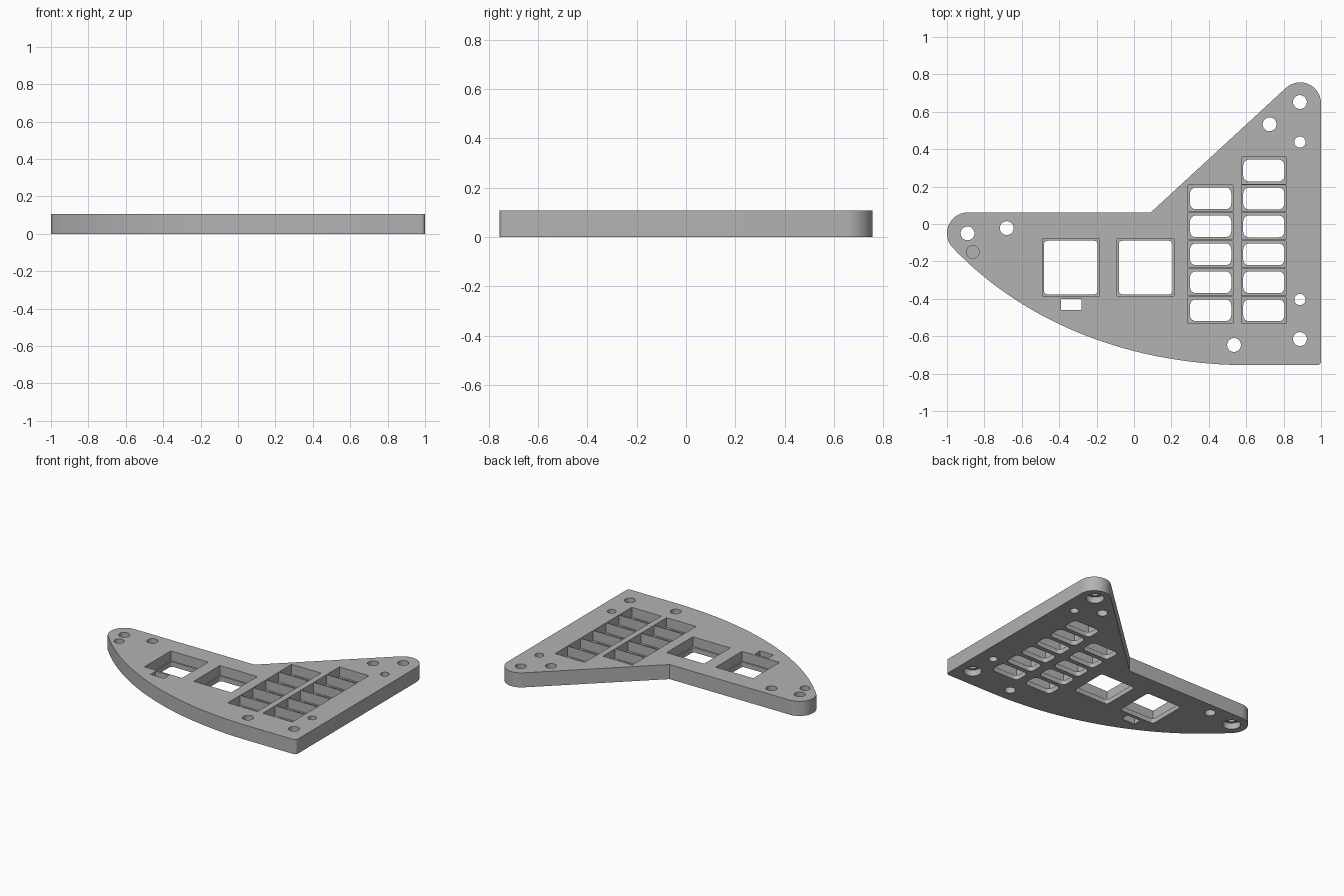
import bpy, bmesh, math
from mathutils import Vector

if "Cube" in bpy.data.objects:
    bpy.data.objects.remove(bpy.data.objects["Cube"])

T = 0.107      # plate thickness
LEDGE = 0.035  # height of the ledge inside the pockets


def arc(cx, cy, r, a0, a1, n):
    return [(cx + r * math.cos(math.radians(a0 + (a1 - a0) * i / n)),
             cy + r * math.sin(math.radians(a0 + (a1 - a0) * i / n))) for i in range(n + 1)]


def bezier(p0, p1, p2, p3, n):
    p = [Vector(q) for q in (p0, p1, p2, p3)]
    return [tuple(p[0] * (1 - t) ** 3 + p[1] * 3 * t * (1 - t) ** 2
                  + p[2] * 3 * t * t * (1 - t) + p[3] * t ** 3)
            for t in (i / n for i in range(1, n))]


def circle(x, y, r):
    return arc(x, y, r, 0, 360, 40)[:-1]


def rect(x, y, w, h, r=0):
    w, h = w / 2, h / 2
    if r == 0:
        return [(x - w, y - h), (x + w, y - h), (x + w, y + h), (x - w, y + h)]
    pts = []
    for sx, sy, a in ((1, 1, 0), (-1, 1, 90), (-1, -1, 180), (1, -1, 270)):
        pts += arc(x + sx * (w - r), y + sy * (h - r), r, a, a + 90, 6)
    return pts


def prisms(name, shapes):
    """One object made of upright prisms: (outline, bottom, top)."""
    bm = bmesh.new()
    for pts, z0, z1 in shapes:
        face = bm.faces.new([bm.verts.new((x, y, z0)) for x, y in pts])
        ext = bmesh.ops.extrude_face_region(bm, geom=[face])['geom']
        bmesh.ops.translate(bm, vec=(0, 0, z1 - z0),
                            verts=[v for v in ext if isinstance(v, bmesh.types.BMVert)])
    bmesh.ops.recalc_face_normals(bm, faces=bm.faces)
    me = bpy.data.meshes.new(name)
    bm.to_mesh(me)
    bm.free()
    ob = bpy.data.objects.new(name, me)
    bpy.context.collection.objects.link(ob)
    return ob


def cut(target, cutter):
    mod = target.modifiers.new("cut", 'BOOLEAN')
    mod.operation, mod.solver, mod.object = 'DIFFERENCE', 'EXACT', cutter
    bpy.context.view_layer.objects.active = target
    bpy.ops.object.modifier_apply(modifier=mod.name)
    bpy.data.objects.remove(cutter)


# Wing-shaped plate outline, counter-clockwise from the lower right corner
outline = arc(0.98, -0.735, 0.02, -90, 0, 5)
outline += arc(0.888, 0.645, 0.112, 0, 133, 20)
outline += [(0.09, 0.062)]
outline += arc(-0.888, -0.05, 0.112, 90, 218, 20)
outline += bezier((-0.976, -0.119), (-0.62, -0.50), (-0.06, -0.755), (0.62, -0.755), 40)
outline += [(0.62, -0.755)]
plate = prisms("key_plate", [(outline, 0, T)])

# Key openings: two large squares and two columns of small keys
squares = [(-0.338, -0.233), (0.062, -0.233)]
small = [(0.41, 0.137 - 0.1495 * i) for i in range(5)]
small += [(0.694, 0.286 - 0.1495 * i) for i in range(6)]

# Pockets from the top, blind hole, and screw head recesses from below
recesses = [(rect(x, y, 0.305, 0.305), LEDGE, 0.2) for x, y in squares]
recesses += [(rect(x, y, 0.24, 0.142), LEDGE, 0.2) for x, y in small]
recesses += [(circle(-0.862, -0.15, 0.034), 0.035, 0.2)]
corners = [(0.887, 0.652), (0.887, -0.615), (-0.89, -0.05)]
recesses += [(circle(x, y, 0.06), -0.1, 0.045) for x, y in corners]
cut(plate, prisms("recess_cutter", recesses))

# Through openings, screw holes and the small slot
through = [rect(x, y, 0.287, 0.287, 0.02) for x, y in squares]
through += [rect(x, y, 0.22, 0.116, 0.03) for x, y in small]
through += [circle(x, y, 0.037) for x, y in
            corners + [(0.725, 0.533), (0.535, -0.647), (-0.68, -0.022)]]
through += [circle(0.887, y, 0.03) for y in (0.438, -0.404)]
through += [rect(-0.335, -0.43, 0.11, 0.06)]
cut(plate, prisms("through_cutter", [(s, -0.1, 0.2) for s in through]))

# Plain grey finish
grey = bpy.data.materials.new("grey")
grey.diffuse_color = (0.45, 0.45, 0.45, 1)
grey.use_nodes = True
grey.node_tree.nodes["Principled BSDF"].inputs["Base Color"].default_value = grey.diffuse_color
plate.data.materials.clear()
plate.data.materials.append(grey)

bpy.ops.object.select_all(action='DESELECT')
plate.select_set(True)
bpy.context.view_layer.objects.active = plate
bpy.ops.object.shade_smooth_by_angle(angle=math.radians(30))
